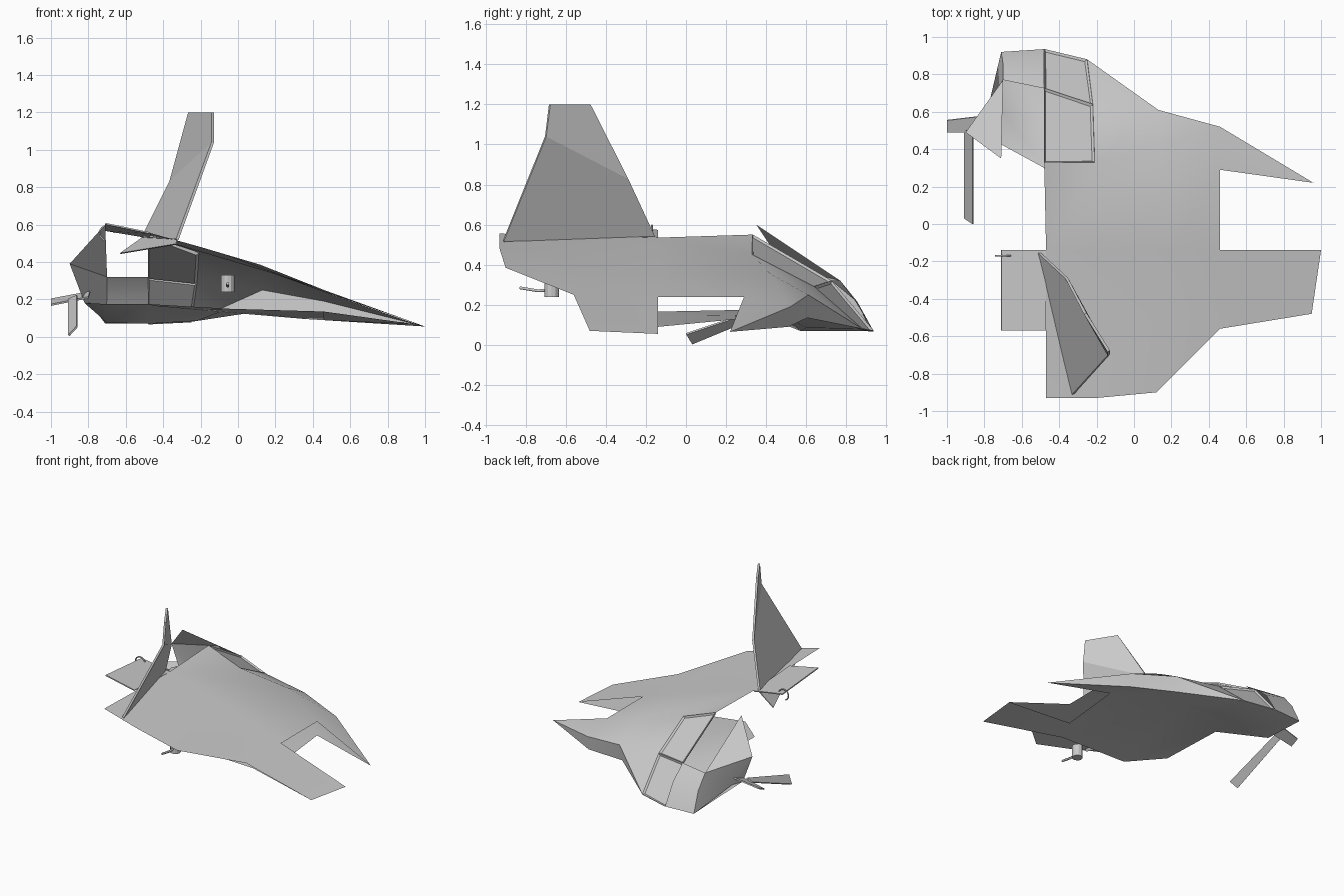
import bpy, bmesh, math

if "Cube" in bpy.data.objects:
    bpy.data.objects.remove(bpy.data.objects["Cube"])


def sheet(name, pts, faces, thick=0.0, inset=0.0):
    """Skin panel made from named corner points: smooth single skin, or flat with thickness."""
    bm = bmesh.new()
    used = {k: bm.verts.new(pts[k]) for f in faces for k in f.split()}
    for f in faces:
        bm.faces.new([used[k] for k in f.split()])
    bmesh.ops.recalc_face_normals(bm, faces=bm.faces)
    if inset:
        bmesh.ops.inset_individual(bm, faces=bm.faces[:], thickness=inset, depth=-0.012)
    bm.normal_update()
    # open skins: make the majority of the area face up
    if sum(f.normal.z * f.calc_area() for f in bm.faces) < 0 and "belly" not in name:
        bmesh.ops.reverse_faces(bm, faces=bm.faces)
    me = bpy.data.meshes.new(name)
    bm.to_mesh(me)
    bm.free()
    ob = bpy.data.objects.new(name, me)
    bpy.context.collection.objects.link(ob)
    if thick:
        mod = ob.modifiers.new("thickness", 'SOLIDIFY')
        mod.thickness = thick
        mod.offset = 0
    else:
        bpy.context.view_layer.objects.active = ob
        ob.select_set(True)
        bpy.ops.object.shade_smooth_by_angle(angle=math.radians(40))
        ob.select_set(False)
    return ob


def rod(name, path, radius):
    cu = bpy.data.curves.new(name, 'CURVE')
    cu.dimensions = '3D'
    cu.bevel_depth = radius
    cu.bevel_resolution = 1
    cu.use_fill_caps = True
    sp = cu.splines.new('POLY')
    sp.points.add(len(path) - 1)
    for p, c in zip(sp.points, path):
        p.co = (*c, 1)
    ob = bpy.data.objects.new(name, cu)
    bpy.context.collection.objects.link(ob)
    return ob


# corner points of the upper plate
PLATE = dict(
    a=(-.47, -.93, .555), b=(-.2, -.93, .48), c=(.12, -.90, .385), d=(.46, -.56, .25),
    e=(.95, -.48, .07), f=(1, -.14, .055), g=(.46, -.14, .24), h=(.46, .29, .24),
    i=(.96, .22, .065), j=(.46, .52, .19), k=(.13, .61, .25), l=(-.21, .33, .45),
    m=(-.22, .64, .29), G=(-.25, .88, .08), n=(-.48, .33, .55), o=(-.47, -.14, .535),
    p=(-.1, -.68, .45), q=(.25, -.45, .32), r=(.13, .42, .355), s=(.2, -.14, .335),
    j2=(.46, .51, .09), k2=(.11, .605, .135))

# corner points of the nose and belly
P = dict(
    PLATE,
    M=(-.48, .935, .07), S=(-.48, .725, .32), N=(-.71, .92, .07), R=(-.70, .77, .32),
    M1=(-.48, .84, .225), N1=(-.70, .855, .215),
    T=(-.71, .35, .60), Q=(-.90, .49, .39), B=(-.79, .58, .18), W=(-.82, .49, .18),
    u=(-.70, .42, .175), v=(-.48, .30, .175), w=(-.05, .48, .15),
    x=(-.70, .60, .075), y=(-.48, .57, .07), z=(-.22, .60, .085),
    b1=(-.45, -.18, .165), b2=(-.23, -.38, .145), b3=(.36, -.33, .095),
    A1=(.46, .29, .135), A2=(.46, -.14, .09))

# main wing plate with the two forward prongs and the turned-down rim
sheet("hull_plate", P, [
    "a b p o", "b c p", "c d q p", "p q s o", "q d g s", "d e f g",
    "s g h r", "o s r", "o r l n", "r h j k", "h i j", "l r k m", "m k G",
    "k j j2 k2", "j i j2", "k k2 G"])

# nose front, left cheek
sheet("nose_skin", P, ["R S M1 N1", "N1 M1 M N", "T Q R", "Q B N N1 R", "Q W B"])

# lower skin from the nose back to the prongs
sheet("belly_skin", P, [
    "N M y x", "M G z y", "G k2 w z", "x y v u", "y z w v", "B x N", "W u x B",
    "v w b2 b1", "w A2 b3 b2", "w A1 A2", "w k2 A1", "k2 j2 A1", "A1 j2 i", "b3 A2 f e"])

# framed canopy panes
sheet("canopy_panes", P, ["n l m S", "S m G M"], 0.006, 0.014)

# rear tail plate
sheet("tail_plate", dict(a=(-.71, -.14, .57), b=(-.71, -.57, .605),
                         c=(-.47, -.57, .555), d=(-.47, -.14, .53)),
      ["a b c d"], 0.008)

# leaning tail fin and its foot
F = dict(a=(-.26, -.48, 1.2), b=(-.135, -.68, 1.2), c=(-.135, -.70, 1.04),
         d=(-.325, -.91, .52), e=(-.36, -.29, .83), f=(-.51, -.15, .53),
         g=(-.63, -.145, .445), h=(-.33, -.905, .495))
sheet("tail_fin", F, ["a b c e", "e c d f"], 0.015)
sheet("fin_foot", F, ["f d h g"], 0.006)

# broken landing leg and cross bar
L = dict(a=(-.905, .50, .20), b=(-.86, .50, .22), c=(-.86, 0, .055), d=(-.905, .03, .006),
         e=(-1, .49, .17), f=(-1, .555, .20), g=(-.79, .58, .24), h=(-.80, .49, .21))
sheet("leg_strut", L, ["a b c d"], 0.01)
sheet("leg_crossbar", L, ["e f g h"], 0.01)

# small gun pod under the plate
bpy.ops.mesh.primitive_cylinder_add(vertices=12, radius=.037, depth=.09, location=(-.055, -.67, .285))
bpy.context.object.name = "gun_pod"
rod("gun_barrel", [(-.055, -.83, .285), (-.055, -.74, .27), (-.055, -.65, .275)], .008)

# tow ring on the tail plate
rod("tow_ring", [(-.70 + .04 * math.cos(t * math.pi / 8), -.17,
                  .555 + .04 * math.sin(t * math.pi / 8)) for t in range(0, 12)], .005)
